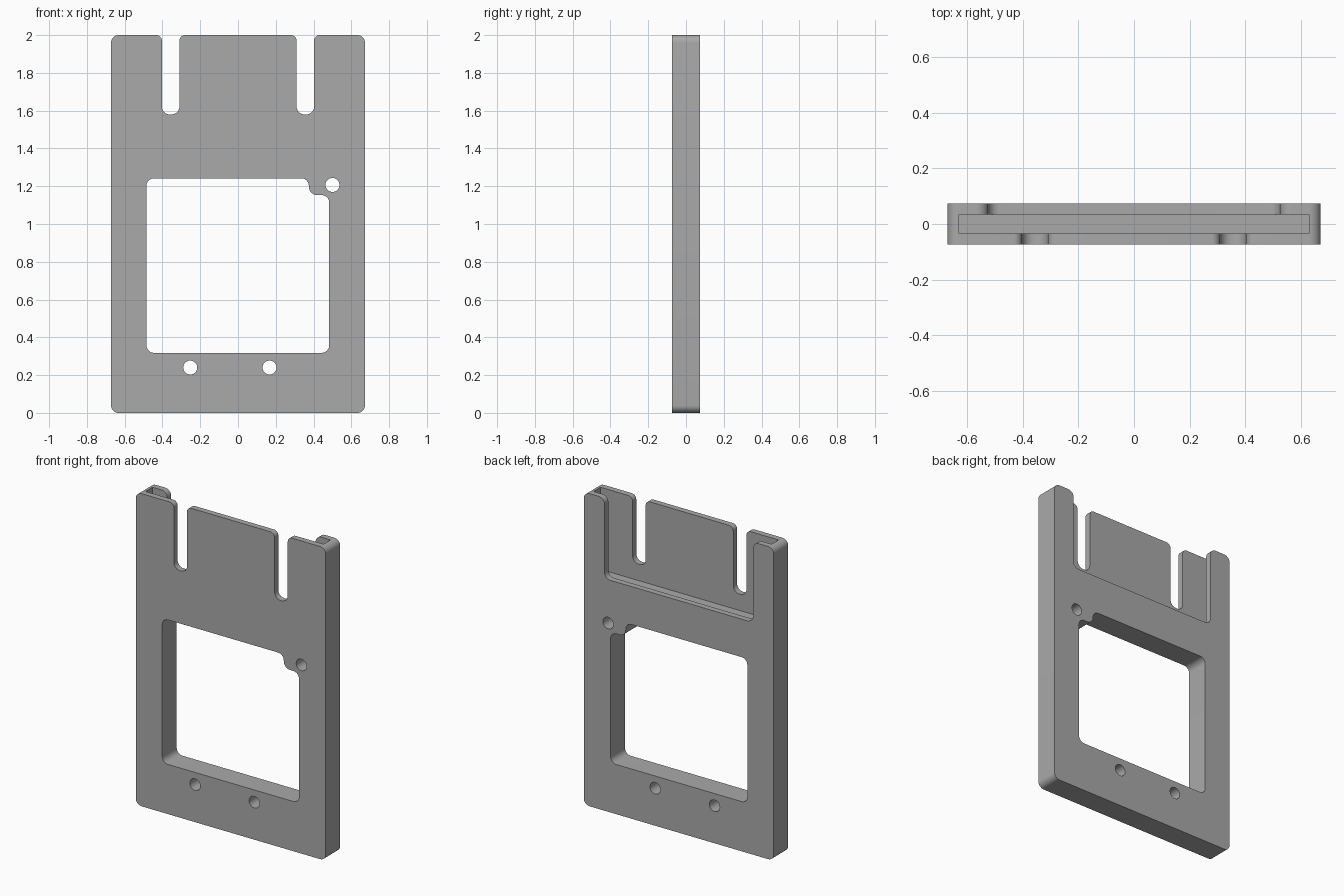
import bpy, bmesh, math
from mathutils import Vector

cube = bpy.data.objects.get("Cube")
if cube:
    bpy.data.objects.remove(cube, do_unlink=True)

HALF_W, HALF_T, TOP, R = 0.672, 0.073, 2.0, 0.04

grey = bpy.data.materials.new("plain_grey")
grey.use_nodes = True
colour = (0.4, 0.4, 0.4, 1)
grey.diffuse_color = colour
grey.node_tree.nodes["Principled BSDF"].inputs["Base Color"].default_value = colour


def rounded(corners, steps=8):
    """Replace each (x, z, radius) corner by a fillet arc."""
    path = []
    for i, (x, z, r) in enumerate(corners):
        p = Vector((x, z))
        if r == 0:
            path.append(p)
            continue
        a = (Vector(corners[i - 1][:2]) - p).normalized()
        b = (Vector(corners[(i + 1) % len(corners)][:2]) - p).normalized()
        half = a.angle(b) / 2
        centre = p + (a + b).normalized() * (r / math.sin(half))
        start = p + a * (r / math.tan(half)) - centre
        end = p + b * (r / math.tan(half)) - centre
        sweep = start.angle(end)
        for k in range(steps + 1):
            t = k / steps
            path.append(centre + (start * math.sin((1 - t) * sweep)
                                  + end * math.sin(t * sweep)) / math.sin(sweep))
    return path


def extrude(name, path, y0, y1):
    """Extrude an x-z outline from y0 to y1."""
    bm = bmesh.new()
    face = bm.faces.new([bm.verts.new((p.x, y0, p.y)) for p in path])
    new = bmesh.ops.extrude_face_region(bm, geom=[face])["geom"]
    bmesh.ops.translate(bm, vec=(0, y1 - y0, 0),
                        verts=[v for v in new if isinstance(v, bmesh.types.BMVert)])
    bmesh.ops.recalc_face_normals(bm, faces=bm.faces)
    mesh = bpy.data.meshes.new(name)
    bm.to_mesh(mesh)
    bm.free()
    mesh.materials.append(grey)
    obj = bpy.data.objects.new(name, mesh)
    bpy.context.collection.objects.link(obj)
    return obj


def cut(body, cutter):
    cutter.hide_render = True
    mod = body.modifiers.new(cutter.name, "BOOLEAN")
    mod.operation, mod.solver, mod.object = "DIFFERENCE", "EXACT", cutter
    bpy.context.view_layer.objects.active = body
    bpy.ops.object.modifier_apply(modifier=mod.name)
    bpy.data.objects.remove(cutter, do_unlink=True)


def mirrored(right_half):
    return right_half + [(-x, z, r) for x, z, r in reversed(right_half)]


# Plate outline with two open notches in the top edge
SLOT_IN, SLOT_OUT, SLOT_Z = 0.31, 0.403, 1.58
frame = extrude("frame_plate", rounded(mirrored([
    (HALF_W, 0, R), (HALF_W, TOP, R),
    (SLOT_OUT, TOP, 0.03), (SLOT_OUT, SLOT_Z, 0.042),
    (SLOT_IN, SLOT_Z, 0.042), (SLOT_IN, TOP, 0.03)])), -HALF_T, HALF_T)

# Window with a stepped corner beside the upper hole
cut(frame, extrude("window_cutter", rounded([
    (-0.485, 0.318, R), (0.483, 0.318, R), (0.483, 1.153, R),
    (0.375, 1.153, 0.045), (0.375, 1.242, R), (-0.485, 1.242, R)]), -0.2, 0.2))

# Screw holes
for x, z in [(0.5, 1.207), (-0.253, 0.24), (0.167, 0.24)]:
    ring = [Vector((x + 0.037 * math.cos(a), z + 0.037 * math.sin(a)))
            for a in (k * math.tau / 32 for k in range(32))]
    cut(frame, extrude("hole_cutter", ring, -0.2, 0.2))

# Card pocket open at the top
cut(frame, extrude("pocket_cutter", rounded(mirrored([
    (0.63, 1.475, 0), (0.63, 2.1, 0)])), -0.035, 0.035))

# Back opening that leaves a flange on each side
cut(frame, extrude("back_opening_cutter", rounded(mirrored([
    (0.525, 1.485, R), (0.525, TOP, R),
    (0.57, TOP, 0), (0.57, 2.1, 0)])), 0.0, 0.2))

# Smooth fillets, sharp edges
bpy.ops.object.select_all(action="DESELECT")
frame.select_set(True)
bpy.context.view_layer.objects.active = frame
bpy.ops.object.shade_smooth_by_angle(angle=math.radians(30))
